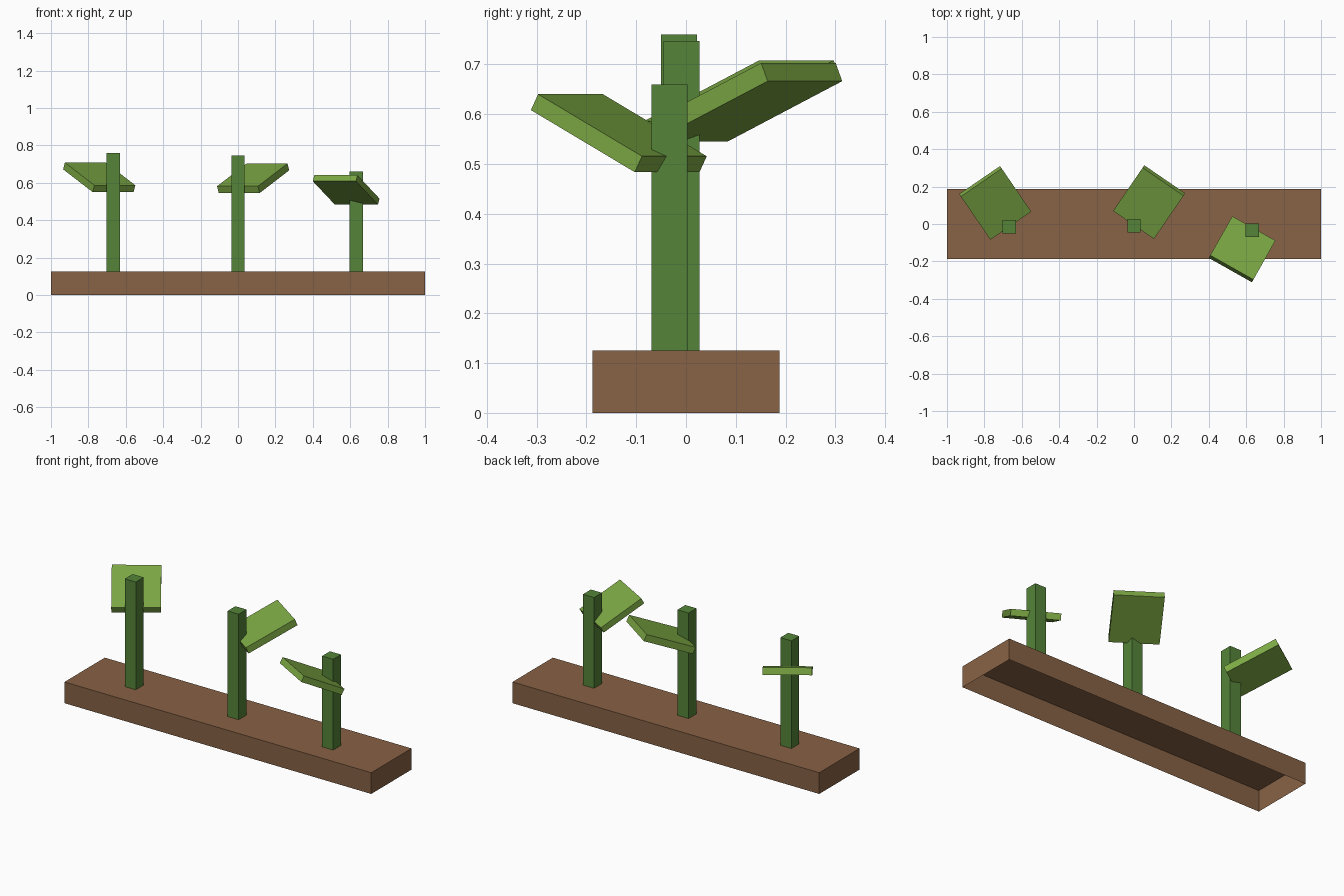
import bpy
import bmesh
from math import radians

cube = bpy.data.objects.get("Cube")
if cube:
    bpy.data.objects.remove(cube, do_unlink=True)


def material(name, rgb):
    """Flat material from 0-255 display values, converted to linear."""
    lin = [((c / 255 + 0.055) / 1.055) ** 2.4 for c in rgb] + [1]
    m = bpy.data.materials.new(name)
    m.use_nodes = True
    m.diffuse_color = lin
    m.node_tree.nodes["Principled BSDF"].inputs["Base Color"].default_value = lin
    return m


soil = material("soil brown", (136, 98, 69))
stem_green = material("stem green", (85, 132, 57))
leaf_green = material("leaf green", (124, 168, 68))


def box(name, size, centre, mat, rotation=(0, 0, 0), open_bottom=False):
    bm = bmesh.new()
    bmesh.ops.create_cube(bm, size=1)
    bmesh.ops.scale(bm, vec=size, verts=bm.verts)
    if open_bottom:
        bm.normal_update()
        under = [f for f in bm.faces if f.normal.z < -0.9]
        bmesh.ops.delete(bm, geom=under, context="FACES_ONLY")
    mesh = bpy.data.meshes.new(name)
    bm.to_mesh(mesh)
    bm.free()
    mesh.materials.append(mat)
    obj = bpy.data.objects.new(name, mesh)
    obj.location = centre
    obj.rotation_euler = [radians(a) for a in rotation]
    bpy.context.collection.objects.link(obj)
    return obj


# Hollow soil bed, open underneath
BED_TOP = 0.125
box("soil_bed", (2, 0.375, BED_TOP), (0, 0, BED_TOP / 2), soil, open_bottom=True)

# Sprouts: stem x, y, top; leaf centre, size, tilt and heading
sprouts = {
    "right": (-0.667, -0.014, 0.76, (-0.742, 0.113, 0.629), (0.265, 0.305, 0.04), 23.5, 34.4),
    "middle": (0.0, -0.009, 0.747, (0.081, 0.117, 0.624), (0.265, 0.305, 0.04), 23.5, -34.4),
    "left": (0.633, -0.033, 0.66, (0.578, -0.135, 0.562), (0.265, 0.27, 0.036), 27.5, 150.6),
}
for side, (x, y, top, leaf_at, leaf_size, tilt, heading) in sprouts.items():
    height = top - BED_TOP
    box(side + "_stem", (0.072, 0.073, height), (x, y, BED_TOP + height / 2),
        stem_green, open_bottom=True)
    box(side + "_leaf", leaf_size, leaf_at, leaf_green, (tilt, 0, heading))
